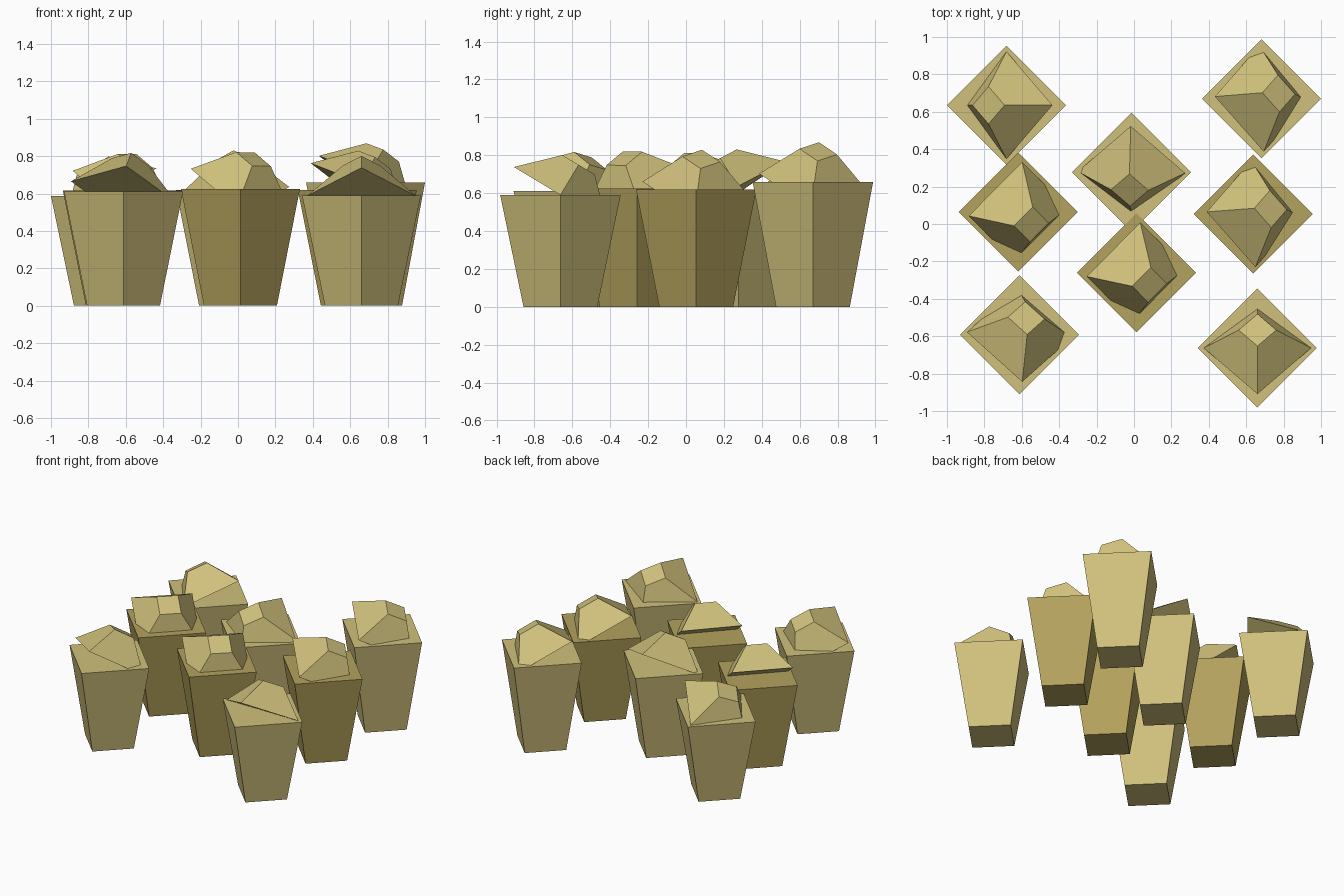
import bpy
from math import sin, cos, radians
from mathutils import Vector

if "Cube" in bpy.data.objects:
    bpy.data.objects.remove(bpy.data.objects["Cube"])


def material(name, rgb):
    m = bpy.data.materials.new(name)
    m.diffuse_color = (*rgb, 1)
    m.use_nodes = True
    m.node_tree.nodes["Principled BSDF"].inputs["Base Color"].default_value = m.diffuse_color
    return m


LIGHT = material("light_sand", (0.63, 0.53, 0.20))
DARK = material("dark_sand", (0.45, 0.36, 0.11))


def frustum(name, r_bottom, r_top, height, mat):
    """Four-sided frustum standing on its own origin, corners on the x and y axes."""
    bpy.ops.mesh.primitive_cone_add(vertices=4, radius1=r_bottom, radius2=r_top, depth=height)
    ob = bpy.context.object
    ob.name = name
    for v in ob.data.vertices:
        v.co.z += height / 2
    ob.data.materials.append(mat)
    return ob


# x, y, post height, direction the cap leans towards (degrees), post material
POSTS = [
    (-0.682, 0.635, 0.587, 180, LIGHT),
    (0.682, 0.670, 0.660, 17, LIGHT),
    (-0.013, 0.277, 0.620, -96, LIGHT),
    (-0.618, 0.064, 0.615, -44, DARK),
    (0.638, 0.054, 0.620, 16, DARK),
    (0.013, -0.260, 0.624, -43, DARK),
    (-0.612, -0.592, 0.610, 68, LIGHT),
    (0.660, -0.663, 0.590, 90, LIGHT),
]
TILT = radians(31)

for i, (x, y, h, lean, mat) in enumerate(POSTS, 1):
    # post, wider at the top
    post = frustum(f"tapered_post_{i}", 0.195, 0.318, h, mat)
    post.location = (x, y, 0)

    # faceted cap, tipped over and half sunk into the post
    cap = frustum(f"tilted_cap_{i}", 0.287, 0.10, 0.186, LIGHT)
    a = radians(lean)
    axis = Vector((sin(TILT) * cos(a), sin(TILT) * sin(a), cos(TILT)))
    cap.rotation_mode = 'QUATERNION'
    cap.rotation_quaternion = Vector((0, 0, 1)).rotation_difference(axis)
    cap.location = (x, y, h)
